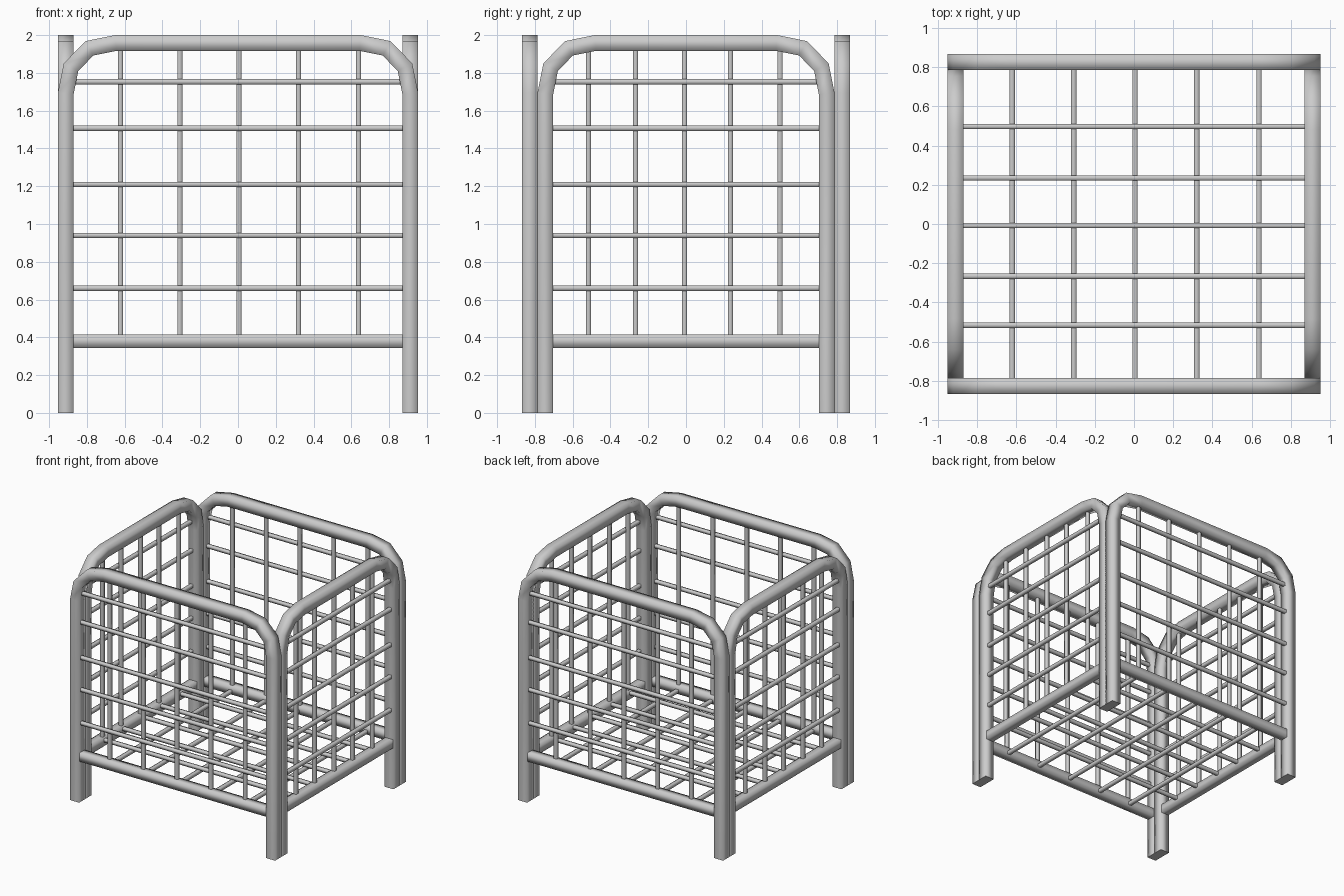
import bpy, bmesh, math
from mathutils import Vector

if "Cube" in bpy.data.objects:
    bpy.data.objects.remove(bpy.data.objects["Cube"])

SIDES = 4                    # square section bars with soft shading
X, Y = 0.912, 0.827          # planes of the side and front/back frames
SIDE_LEG = 0.745             # half span of the side frame legs
TUBE, RAIL, WIRE = 0.0415, 0.036, 0.0135
COLS = [-0.622, -0.308, 0.005, 0.32, 0.638]
ROWS = [-0.517, -0.267, -0.008, 0.235, 0.498]
LEVELS = [0.66, 0.94, 1.21, 1.507, 1.753]


def sweep(bm, pts, r, normal):
    """Mitred, capped bar along a path lying in a plane with the given normal."""
    pts, n = [Vector(p) for p in pts], Vector(normal)
    rings = []
    for i, p in enumerate(pts):
        a = (p - pts[i - 1]).normalized() if i else None
        b = (pts[i + 1] - p).normalized() if i + 1 < len(pts) else None
        a, b = a or b, b or a
        t = (a + b).normalized()
        side = t.cross(n) / t.dot(a)
        ring = []
        for k in range(SIDES):
            ang = 2 * math.pi * (k + 0.5) / SIDES
            R = r / math.cos(math.pi / SIDES)
            ring.append(bm.verts.new(p + (side * math.cos(ang) - n * math.sin(ang)) * R))
        rings.append(ring)
    for a, b in zip(rings, rings[1:]):
        for k in range(SIDES):
            j = (k + 1) % SIDES
            bm.faces.new((a[k], a[j], b[j], b[k])).smooth = True
    # end caps with their own vertices, so they stay flat
    for ring in (rings[0][::-1], rings[-1]):
        bm.faces.new([bm.verts.new(v.co) for v in ring])


def make(name, tubes):
    bm = bmesh.new()
    for t in tubes:
        sweep(bm, *t)
    me = bpy.data.meshes.new(name)
    bm.to_mesh(me)
    bm.free()
    ob = bpy.data.objects.new(name, me)
    bpy.context.collection.objects.link(ob)


def wall(name, place, out, normal, half, posts):
    """One arched wall: place(u, depth, z) maps wall coordinates to space."""
    # arched frame with both legs
    bend = [(0, 0), (0, 1.69), (0.028, 1.83), (0.125, 1.93), (0.265, 1.9585)]
    path = [(-half + d, z) for d, z in bend]
    path += [(-u, z) for u, z in reversed(path)]
    make(name + "_frame", [([place(u, 0, z) for u, z in path], TUBE, normal)])
    # bottom rail
    e = half - 0.038
    make(name + "_rail", [([place(-e, 0, 0.38), place(e, 0, 0.38)], RAIL, normal)])
    # wire grid, horizontals on the outside
    o = 0.012 * out
    grid = [([place(-e, o, z), place(e, o, z)], WIRE, normal) for z in LEVELS]
    grid += [([place(u, -o, 0.4), place(u, -o, 1.925)], WIRE, normal) for u in posts]
    make(name + "_wires", grid)


for s, name in ((-1, "front"), (1, "back")):
    wall(name, lambda u, d, z, s=s: (u, s * Y + d, z), s, (0, 1, 0), X, COLS)
for s, name in ((-1, "left"), (1, "right")):
    wall(name, lambda u, d, z, s=s: (s * X + d, u, z), s, (1, 0, 0), SIDE_LEG, ROWS)

# floor grid
up = (0, 0, 1)
floor = [([(-0.88, y, 0.392), (0.88, y, 0.392)], WIRE, up) for y in ROWS]
floor += [([(x, -0.8, 0.368), (x, 0.8, 0.368)], WIRE, up) for x in COLS]
make("floor_wires", floor)
